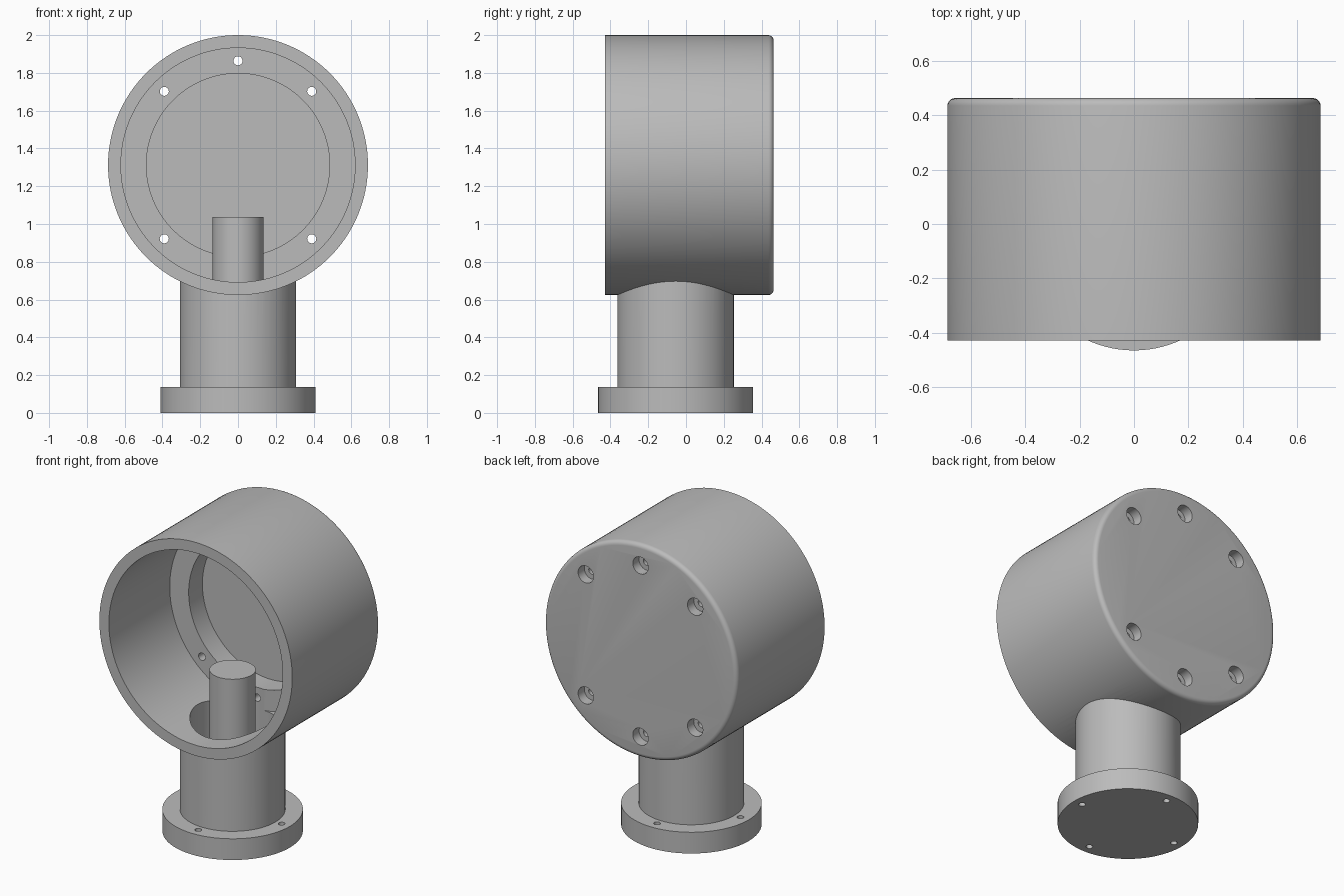
import bpy, bmesh, math
from mathutils import Matrix, Vector

if "Cube" in bpy.data.objects:
    bpy.data.objects.remove(bpy.data.objects["Cube"])

CZ, NY = 1.312, -0.055          # drum axis height, neck axis y
grey = bpy.data.materials.new("plain grey")
grey.diffuse_color = (0.5, 0.5, 0.5, 1)
grey.use_nodes = True
grey.node_tree.nodes["Principled BSDF"].inputs["Base Color"].default_value = grey.diffuse_color


def lathe(name, profile, loc, along_y=False, n=96):
    """Closed solid turned from (radius, height) points, about z or y."""
    bm = bmesh.new()
    rings = []
    for r, h in profile:
        rings.append([bm.verts.new((r * math.cos(2 * math.pi * i / n),
                                    r * math.sin(2 * math.pi * i / n), h)) for i in range(n)])
    for a, b in zip(rings, rings[1:]):
        for i in range(n):
            j = (i + 1) % n
            bm.faces.new((a[i], a[j], b[j], b[i]))
    bm.faces.new(rings[0][::-1])
    bm.faces.new(rings[-1])
    bmesh.ops.recalc_face_normals(bm, faces=bm.faces)
    m = Matrix.Translation(Vector(loc))
    if along_y:
        m = m @ Matrix.Rotation(-math.pi / 2, 4, 'X')
    bm.transform(m)
    me = bpy.data.meshes.new(name)
    bm.to_mesh(me)
    bm.free()
    me.materials.append(grey)
    ob = bpy.data.objects.new(name, me)
    bpy.context.collection.objects.link(ob)
    return ob


def combine(ob, other, op):
    """Apply a boolean and remove the helper."""
    mod = ob.modifiers.new("cut", 'BOOLEAN')
    mod.operation, mod.object, mod.solver = op, other, 'EXACT'
    bpy.context.view_layer.objects.active = ob
    bpy.ops.object.modifier_apply(modifier=mod.name)
    bpy.data.objects.remove(other)


# Drum with a rounded back edge
B = 0.028
edge = [(0.688 - B + B * math.cos(t), 0.464 - B + B * math.sin(t))
        for t in (math.pi / 2 * k / 5 for k in range(6))]
housing = lathe("drum_housing", [(0.688, -0.43)] + edge, (0, 0, CZ), True, 128)

# Neck joined to the drum
combine(housing, lathe("neck", [(0.308, 0.1), (0.308, 0.9)], (0, NY, 0)), 'UNION')

# Stepped cavity open to the front, and the bore down into the neck
combine(housing, lathe("cavity", [(0.62, -0.6), (0.62, 0.19), (0.485, 0.19), (0.485, 0.33)],
                       (0, 0, CZ), True, 128), 'DIFFERENCE')
combine(housing, lathe("bore", [(0.25, 0.34), (0.25, 1.0)], (0, NY, 0)), 'DIFFERENCE')

# Counterbored screw holes through the back
for deg in (45, 90, 135, 225, 270, 315):
    a = math.radians(deg)
    pos = (0.552 * math.cos(a), 0, CZ + 0.552 * math.sin(a))
    combine(housing, lathe("screw_hole", [(0.024, 0.1), (0.024, 0.40), (0.055, 0.40), (0.055, 0.6)],
                           pos, True, 24), 'DIFFERENCE')

# Base flange with four bolt holes
flange = lathe("base_flange", [(0.411, 0), (0.411, 0.137)], (0, NY, 0))
for k in range(4):
    a = k * math.pi / 2
    pos = (0.35 * math.cos(a), NY + 0.35 * math.sin(a), 0)
    combine(flange, lathe("bolt_hole", [(0.02, -0.1), (0.02, 0.3)], pos, n=24), 'DIFFERENCE')

# Post standing in the bore
post = lathe("inner_post", [(0.135, 0.33), (0.135, 1.037)], (0, NY, 0), n=64)

for ob in (housing, flange, post):
    bpy.ops.object.select_all(action='DESELECT')
    ob.select_set(True)
    bpy.context.view_layer.objects.active = ob
    bpy.ops.object.shade_smooth_by_angle(angle=math.radians(30))
